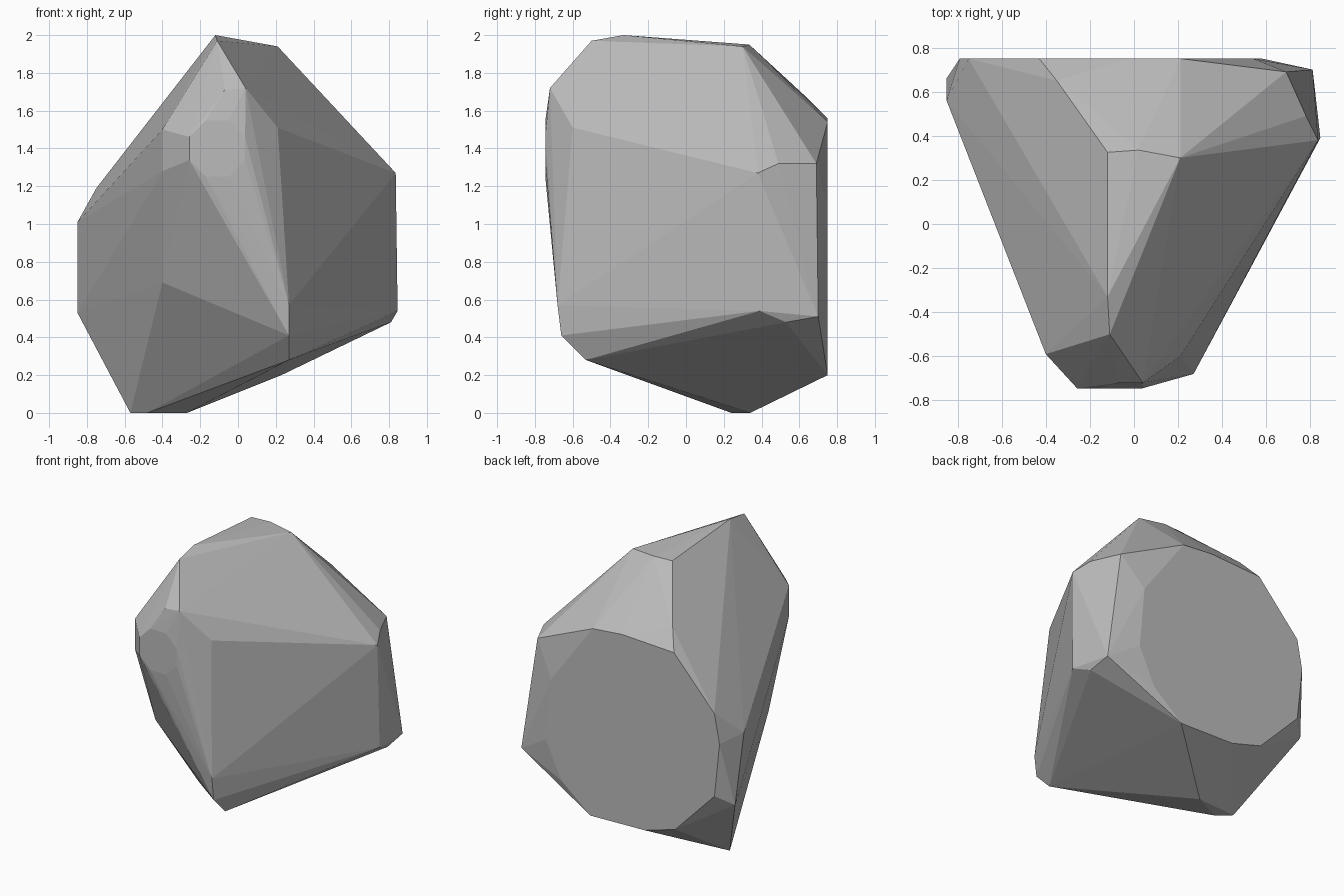
import bpy
import bmesh
from math import sin, cos, tau, radians

default_cube = bpy.data.objects.get("Cube")
if default_cube:
    bpy.data.objects.remove(default_cube, do_unlink=True)


def make_material(name, colour):
    material = bpy.data.materials.new(name)
    material.use_nodes = True
    material.diffuse_color = colour
    shader = next(n for n in material.node_tree.nodes if n.type == "BSDF_PRINCIPLED")
    shader.inputs["Base Color"].default_value = colour
    shader.inputs["Roughness"].default_value = 0.9
    return material


def outline_at_depth(y, outline):
    """Place an (x, z) outline on a flat facet facing along y."""
    return [(x, y, z) for x, z in outline]


def column(x, stations):
    """Stack (y, z) stations into a ridge that keeps the same x."""
    return [(x, y, z) for y, z in stations]


def ring(centre_x, centre_z, radius, sides):
    """Return an (x, z) outline of a regular polygon."""
    angles = [tau * (i + 0.5) / sides for i in range(sides)]
    return [(centre_x + radius * cos(a), centre_z + radius * sin(a)) for a in angles]


def hull_object(name, points, material):
    """Wrap the corner points in a faceted convex solid."""
    bm = bmesh.new()
    for point in points:
        bm.verts.new(point)
    hull = bmesh.ops.convex_hull(bm, input=bm.verts[:], use_existing_faces=False)
    spare = {v for key in ("geom_interior", "geom_unused") for v in hull[key]
             if isinstance(v, bmesh.types.BMVert)}
    bmesh.ops.delete(bm, geom=list(spare), context="VERTS")
    # Merge coplanar triangles into clean facets
    bmesh.ops.dissolve_limit(bm, angle_limit=radians(0.5),
                             verts=bm.verts[:], edges=bm.edges[:])
    bmesh.ops.recalc_face_normals(bm, faces=bm.faces[:])
    mesh = bpy.data.meshes.new(name)
    bm.to_mesh(mesh)
    bm.free()
    mesh.materials.append(material)
    mesh.shade_flat()
    rock = bpy.data.objects.new(name, mesh)
    bpy.context.collection.objects.link(rock)
    return rock


# Broad, nearly round cut at the back
back_cut = outline_at_depth(0.75, [
    (.21, 1.54), (-.02, 1.56), (-.43, 1.54), (-.75, 1.19), (-.79, .98), (-.75, .6),
    (-.44, .28), (-.2, .21), (.23, .2), (.46, .39), (.58, .65), (.54, 1.09)])

# Small worn facet at the front
front_facet = outline_at_depth(-0.745, ring(-.11, 1.4, .16, 8))

# Narrow crest along the top, with the shoulder behind it
crest = [(-.12, -.33, 2), (-.11, -.5, 1.97), (.21, .3, 1.94),
         (.02, .335, 1.95), (-.12, .325, 1.95)]
shoulders = [(-.35, .65, 1.66), (-.65, .72, 1.27),
             (.04, -.72, 1.72), (-.07, -.72, 1.71), (.21, -.6, 1.51)]

# Upright ridges at the front and on both sides
front_left_ridge = column(.27, [(-.68, .57), (-.66, .41), (-.53, .28)])
front_right_ridge = column(-.4, [(-.59, 1.5), (-.59, 1.28), (-.36, .69)])
right_ridge = column(-.85, [(.56, 1.01), (.66, .53)])
left_ridge = column(.81, [(.53, .48), (.7, .51)])
left_ridge += [(.835, .38, 1.27), (.845, .39, .54), (.78, .49, 1.32), (.69, .69, 1.32)]

# Small base the rock rests on
base = [(-.57, .32, 0), (-.48, .24, 0), (-.27, .34, 0)]

stone = make_material("grey stone", (0.5, 0.5, 0.5, 1))
hull_object("rock", back_cut + front_facet + crest + shoulders + front_left_ridge
            + front_right_ridge + right_ridge + left_ridge + base, stone)
